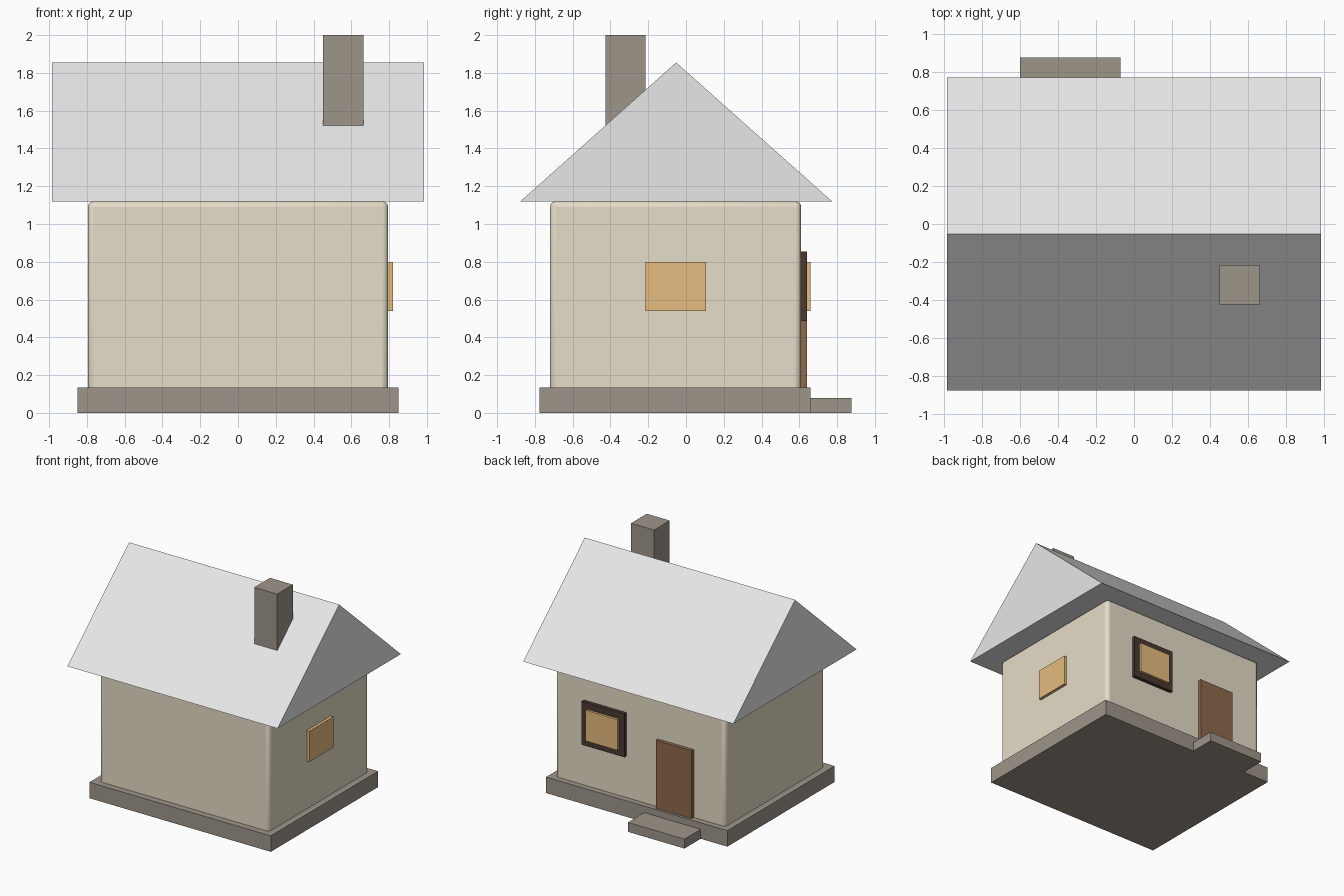
import bpy
import bmesh

cube = bpy.data.objects.get("Cube")
if cube:
    bpy.data.objects.remove(cube, do_unlink=True)


def material(name, rgb):
    m = bpy.data.materials.new(name)
    m.use_nodes = True
    colour = (*rgb, 1.0)
    m.diffuse_color = colour
    for node in m.node_tree.nodes:
        if node.type == 'BSDF_PRINCIPLED':
            node.inputs["Base Color"].default_value = colour
    return m


plaster = material("cream_plaster", (0.79, 0.72, 0.58))
stone = material("grey_stone", (0.34, 0.30, 0.255))
roofing = material("pale_roofing", (0.8, 0.8, 0.8))
door_wood = material("brown_door_wood", (0.275, 0.144, 0.074))
dark_wood = material("dark_frame_wood", (0.067, 0.04, 0.03))
glow = material("amber_glass", (0.79, 0.50, 0.21))


def finish(name, bm, mat):
    bmesh.ops.recalc_face_normals(bm, faces=bm.faces)
    mesh = bpy.data.meshes.new(name)
    bm.to_mesh(mesh)
    bm.free()
    mesh.materials.append(mat)
    obj = bpy.data.objects.new(name, mesh)
    bpy.context.collection.objects.link(obj)
    return obj


def box(name, xs, ys, zs, mat):
    """Box given by its extent along each axis."""
    bm = bmesh.new()
    bmesh.ops.create_cube(bm, size=1)
    for v in bm.verts:
        v.co = [s[0] if c < 0 else s[1] for c, s in zip(v.co, (xs, ys, zs))]
    return finish(name, bm, mat)


def prism(name, profile, half_length, mat):
    """Extrude a closed (y, z) profile along x."""
    bm = bmesh.new()
    face = bm.faces.new([bm.verts.new((-half_length, y, z)) for y, z in profile])
    grown = bmesh.ops.extrude_face_region(bm, geom=[face])["geom"]
    moved = [g for g in grown if isinstance(g, bmesh.types.BMVert)]
    bmesh.ops.translate(bm, verts=moved, vec=(2 * half_length, 0, 0))
    return finish(name, bm, mat)


# Base and walls
box("foundation", (-0.85, 0.85), (-0.775, 0.66), (0, 0.135), stone)
walls = box("walls", (-0.795, 0.795), (-0.72, 0.61), (0.005, 1.12), plaster)
bevel = walls.modifiers.new("rounded_edges", 'BEVEL')
bevel.width = 0.03
bevel.segments = 3

# Solid gabled roof and chimney
prism("roof", [(-0.877, 1.12), (0.773, 1.12), (-0.052, 1.855)], 0.985, roofing)
box("chimney", (0.45, 0.665), (-0.425, -0.215), (1.3, 2.0), stone)

# Door and doorstep on the back wall
box("door", (-0.50, -0.165), (0.58, 0.64), (0.13, 0.71), door_wood)
box("doorstep", (-0.60, -0.07), (0.66, 0.877), (0, 0.08), stone)

# Windows
box("back_window_frame", (0.13, 0.53), (0.58, 0.64), (0.487, 0.855), dark_wood)
box("back_window_glass", (0.18, 0.48), (0.60, 0.66), (0.54, 0.80), glow)
box("side_window_glass", (0.77, 0.82), (-0.215, 0.105), (0.54, 0.80), glow)

# Soft corners on the walls only
bpy.ops.object.select_all(action='DESELECT')
walls.select_set(True)
bpy.context.view_layer.objects.active = walls
bpy.ops.object.shade_smooth_by_angle()
